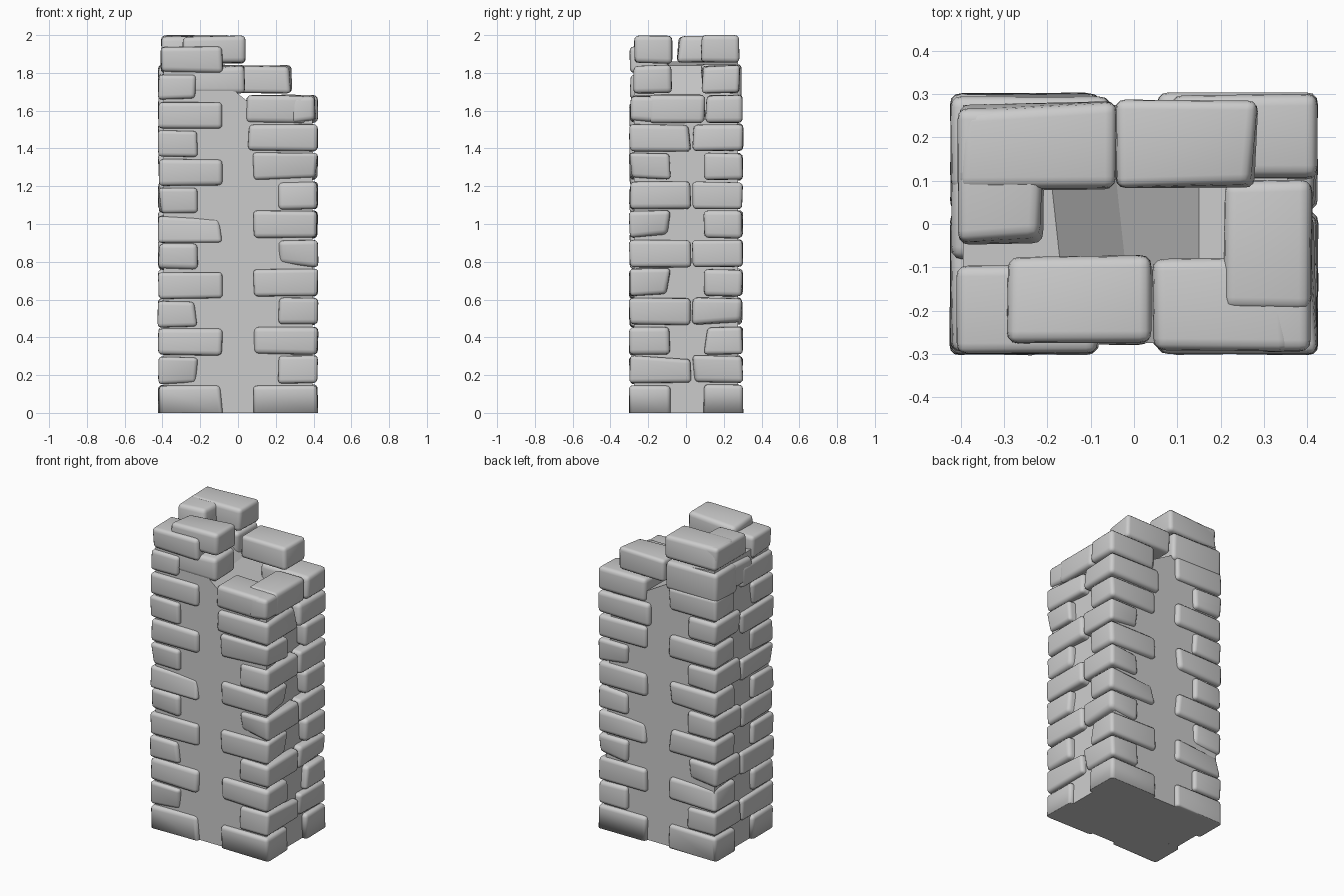
import bpy, bmesh, random
from mathutils import Vector

if "Cube" in bpy.data.objects:
    bpy.data.objects.remove(bpy.data.objects["Cube"])

random.seed(7)


def finish(name, bm, smooth=True):
    bmesh.ops.recalc_face_normals(bm, faces=bm.faces)
    me = bpy.data.meshes.new(name)
    bm.to_mesh(me)
    bm.free()
    for p in me.polygons:
        p.use_smooth = smooth
    ob = bpy.data.objects.new(name, me)
    bpy.context.collection.objects.link(ob)
    return ob


# Worn stone block: box with nudged corners, one worn corner, rounded edges
def stone(name, x0, x1, y0, y1, z0, z1, ground=False):
    bm = bmesh.new()
    bmesh.ops.create_cube(bm, size=1)
    lo, hi = Vector((x0, y0, z0)), Vector((x1, y1, z1))
    if ground:
        lo.z -= 0.03
    worn = random.randrange(8)
    for i, v in enumerate(bm.verts):
        amount = 0.028 if i == worn else 0.009
        for a in range(3):
            inward = random.uniform(0, amount)
            v.co[a] = hi[a] - inward if v.co[a] > 0 else lo[a] + inward
    bmesh.ops.bevel(bm, geom=bm.edges[:], offset=random.uniform(0.02, 0.028),
                    offset_type='OFFSET', segments=3, profile=0.55, affect='EDGES')
    if ground:
        for v in bm.verts:
            v.co.z = max(v.co.z, 0)
    return finish(name, bm)


# Mortar core: side profile with a broken, sloping top, extruded through y
profile = [(-.395, 0), (.395, 0), (.395, 1.60), (.15, 1.57), (.0, 1.69),
           (-.15, 1.84), (-.395, 1.86)]
bm = bmesh.new()
face = bm.faces.new([bm.verts.new((x, -.275, z)) for x, z in profile])
ext = bmesh.ops.extrude_face_region(bm, geom=[face])
for v in ext['geom']:
    if isinstance(v, bmesh.types.BMVert):
        v.co.y = .275
        if v.co.z > 1.6 and v.co.x > -.3:
            v.co.x -= .06
finish("mortar_core", bm, False)

# Interlocking corner stones: long along x on even rows, along y on odd rows
for sx, sy, label in ((-1, -1, "front_left"), (1, -1, "front_right"),
                      (-1, 1, "back_left"), (1, 1, "back_right")):
    pitch = 0.150 if label == "front_left" else 0.1535
    for row in range(10 if sx > 0 else 11):
        if row % 2 == 0:
            inner_x, inner_y = .077, (.08 if sy < 0 else .09)
        else:
            inner_x, inner_y = .21, (-.03 if sy < 0 else .03)
        if sx > 0 and row == 9:
            inner_x = .05
        xs = sorted((sx * inner_x, sx * .426))
        ys = sorted((sy * inner_y, sy * .304))
        z = row * pitch
        stone(f"{label}_stone_{row + 1}", *xs, *ys, z, z + pitch - .001, row == 0)

# Ruined top: loose and displaced stones
loose = {
    "right_top_front_stone": (.04, .37, -.295, -.075, 1.53, 1.685),
    "right_top_side_stone": (.20, .415, -.20, .105, 1.53, 1.69),
    "right_top_outer_stone": (.28, .415, -.30, -.06, 1.53, 1.68),
    "right_top_back_stone": (.08, .424, .10, .302, 1.53, 1.685),
    "right_loose_stone": (-.045, .288, .075, .288, 1.69, 1.845),
    "left_front_stone_12": (-.425, -.215, -.30, .03, 1.65, 1.795),
    "left_front_inner_stone": (-.26, .04, -.285, -.07, 1.69, 1.845),
    "left_front_stone_13": (-.415, -.078, -.302, -.09, 1.795, 1.945),
    "left_front_cap_stone": (-.30, .042, -.28, -.07, 1.845, 2.0),
    "left_back_stone_12": (-.425, -.05, .07, .30, 1.655, 1.85),
    "left_side_stone_12": (-.425, -.21, -.09, .12, 1.68, 1.85),
    "left_back_cap_stone": (-.41, -.04, .075, .286, 1.85, 2.004),
    "left_side_cap_stone": (-.41, -.20, -.05, .275, 1.85, 2.0),
}
for name, box in loose.items():
    stone(name, *box)
